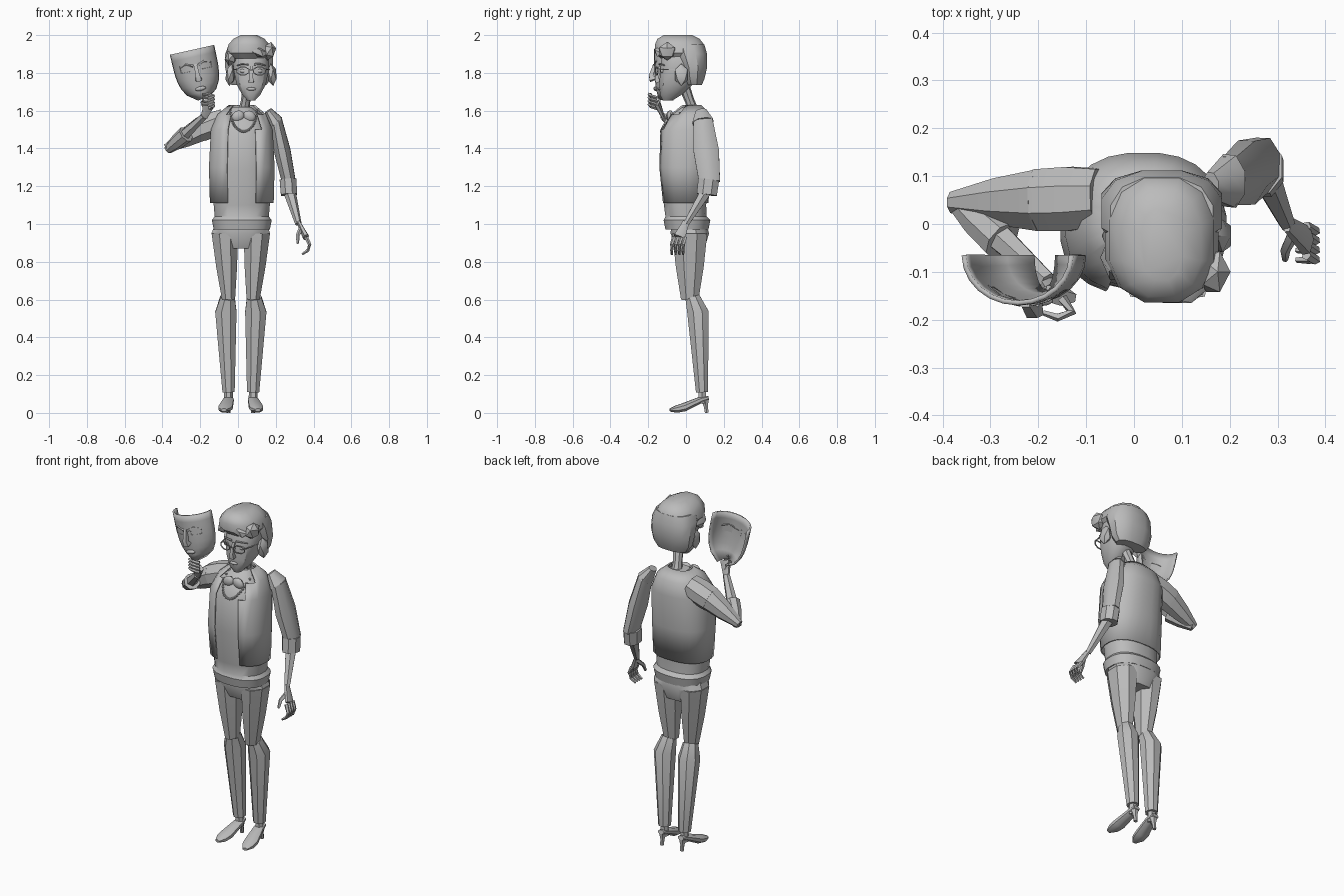
import bpy, bmesh, math
from mathutils import Vector, Matrix
from mathutils.bvhtree import BVHTree

cube = bpy.data.objects.get("Cube")
if cube:
    bpy.data.objects.remove(cube)

grey = bpy.data.materials.new("plain_grey")
grey.use_nodes = True
grey.diffuse_color = (.5, .5, .5, 1)
grey.node_tree.nodes["Principled BSDF"].inputs["Base Color"].default_value = grey.diffuse_color

ACROSS, DEPTH, UP = Vector((1, 0, 0)), Vector((0, 1, 0)), Vector((0, 0, 1))
SIDES = (("left", 1), ("right", -1))


def finish(name, bm):
    bmesh.ops.recalc_face_normals(bm, faces=bm.faces)
    mesh = bpy.data.meshes.new(name)
    bm.to_mesh(mesh)
    bm.free()
    mesh.materials.append(grey)
    ob = bpy.data.objects.new(name, mesh)
    bpy.context.collection.objects.link(ob)
    bpy.ops.object.select_all(action='DESELECT')
    ob.select_set(True)
    bpy.context.view_layer.objects.active = ob
    bpy.ops.object.shade_smooth_by_angle(angle=math.radians(35))
    return ob


def circle(count):
    turns = [math.tau * (i + .5) / count for i in range(count)]
    return [(math.cos(t), math.sin(t)) for t in turns]


def skin_rings(rings, caps=True):
    bm = bmesh.new()
    rows = [[bm.verts.new(p) for p in ring] for ring in rings]
    for low, high in zip(rows, rows[1:]):
        for i in range(len(low)):
            bm.faces.new((low[i - 1], low[i], high[i], high[i - 1]))
    if caps:
        bm.faces.new(rows[0])
        bm.faces.new(rows[-1])
    return bm


def loft(name, rings, centre, sides=12, power=2.4, opening=None):
    """Level rounded-box rings, each given as (height, half width, front, back)."""
    def square_up(value):
        return math.copysign(abs(value) ** (2 / power), value)
    shaped = []
    for z, half, front, back in rings:
        middle, reach = (front + back) / 2, (back - front) / 2
        shaped.append([(centre + half * square_up(c), middle + reach * square_up(s), z) for c, s in circle(sides)])
    bm = skin_rings(shaped, caps=opening is None)
    if opening:
        cut = [f for f in bm.faces if opening(f.calc_center_median())]
        bmesh.ops.delete(bm, geom=cut, context='FACES')
    return finish(name, bm)


def tube(name, path, radii, sides=6, flat=1, squeeze=UP):
    """Rings square to a path, narrowed by flat along the squeeze direction."""
    path = [Vector(p) for p in path]
    rings = []
    for i, (point, radius) in enumerate(zip(path, radii)):
        along = (path[min(i + 1, len(path) - 1)] - path[max(i - 1, 0)]).normalized()
        u = along.cross(squeeze).normalized()
        v = along.cross(u)
        rings.append([point + radius * (u * c + v * flat * s) for c, s in circle(sides)])
    return finish(name, skin_rings(rings))


def limb(name, start, end, first, last, bulge=0, peak=.5, push=(0, 0, 0), **shape):
    """Tapered segment with an optional swelling at its peak."""
    start, end = Vector(start), Vector(end)
    swell = first + (last - first) * peak + bulge
    return tube(name, [start, start.lerp(end, peak) + Vector(push), end], [first, swell, last], **shape)


def blob(name, place, size, tilt=0, detail=2):
    bm = bmesh.new()
    bmesh.ops.create_icosphere(bm, subdivisions=detail, radius=1)
    bm.transform(Matrix.Translation(place) @ Matrix.Rotation(tilt, 4, 'Y') @ Matrix.Diagonal((*size, 1)))
    return finish(name, bm)


def trail(start, steps):
    """Points reached by walking a list of steps."""
    points = [Vector(start)]
    for step in steps:
        points.append(points[-1] + Vector(step))
    return points


def hand(label, wrist, knuckle, spread, curl, thumb, squeeze):
    wrist, knuckle = Vector(wrist), Vector(knuckle)
    limb(label + "_palm", wrist, knuckle, .02, .035, flat=.5, squeeze=squeeze)
    for i, finger in enumerate(("index", "middle", "ring", "little")):
        root = knuckle + spread * (i - 1.5)
        tube(f"{label}_{finger}_finger", trail(root, curl), (.011, .01, .009, .006), sides=5)
    tube(label + "_thumb", trail(wrist.lerp(knuckle, .4), thumb), (.014, .011, .007), sides=5)


# Torso: open jacket, with the shirt following it just inside
HIP = .015
jacket_rings = [(1.11, .17, -.13, .12), (1.3, .175, -.15, .13), (1.5, .165, -.145, .15),
                (1.58, .13, -.1, .13), (1.63, .07, -.03, .08)]
jacket = loft("jacket", jacket_rings, .02, sides=24, opening=lambda c: c.y < 0 and -.05 < c.x < .11)
jacket.modifiers.new("cloth", 'SOLIDIFY').thickness = .008
hem = [(.97, .15, -.11, .12), (1.02, .16, -.12, .13), (1.04, .145, -.11, .11)]
inside = [(z - .01, half - .02, front + .012, back - .012) for z, half, front, back in jacket_rings]
shirt = loft("shirt", hem + inside, .02, sides=20)

# Trousers, ankles and heeled shoes
loft("hips", [(.87, .1, -.05, .1), (.95, .16, -.085, .125), (1, .14, -.08, .11)], HIP)
for label, s in SIDES:
    def leg(x, y, z):
        return HIP + s * x, y, z
    limb(label + "_thigh", leg(.085, .02, .95), leg(.065, .02, .6), .1, .05,
         bulge=.005, flat=.75, squeeze=ACROSS, sides=8)
    limb(label + "_shin", leg(.07, .035, .61), leg(.065, .085, .11), .042, .035,
         bulge=.02, peak=.15, push=(s * .01, .02, 0), squeeze=ACROSS, sides=8)
    limb(label + "_ankle", leg(.065, .085, .14), leg(.065, .085, .05), .022, .024, squeeze=ACROSS)
    sole = [leg(.09, -.085, .015), leg(.085, -.05, .02), leg(.08, -.01, .03), leg(.065, .08, .07), leg(.065, .12, .08)]
    tube(label + "_shoe", sole, (.015, .035, .04, .03, .02), sides=8, flat=.6)
    limb(label + "_heel", leg(.065, .1, .07), leg(.065, .11, 0), .024, .011, bulge=-.005, squeeze=ACROSS)

# Left arm, hanging
limb("left_shoulder", (.16, .08, 1.6), (.2, .09, 1.54), .03, .06, flat=.7, squeeze=ACROSS, sides=8)
limb("left_sleeve", (.2, .09, 1.55), (.27, .125, 1.22), .055, .06, bulge=.015, flat=.65, squeeze=ACROSS, sides=8)
limb("left_cuff", (.265, .12, 1.235), (.27, .11, 1.155), .06, .058, flat=.8, squeeze=ACROSS, sides=8)
limb("left_forearm", (.27, .11, 1.18), (.32, 0, 1), .034, .017, squeeze=ACROSS)
hand("left", (.32, 0, 1.01), (.36, -.035, .93), DEPTH * .02,
     [(.02, -.01, -.04), (-.01, 0, -.03), (-.03, 0, -.02)], [(-.02, -.04, -.04), (0, -.02, -.04)], ACROSS)

# Right arm, bent and raised
limb("right_shoulder", (-.07, .055, 1.55), (-.2, .05, 1.5), .065, .07, bulge=.005, sides=8)
limb("right_sleeve", (-.19, .05, 1.505), (-.38, .045, 1.4), .07, .024, bulge=.005, sides=8)
limb("right_cuff", (-.37, .05, 1.395), (-.275, -.035, 1.475), .025, .045, bulge=.005, sides=8)
limb("right_forearm", (-.29, -.02, 1.465), (-.18, -.12, 1.57), .032, .02)
hand("right", (-.18, -.12, 1.565), (-.15, -.155, 1.64), UP * .018,
     [(.02, -.03, .01), (-.03, -.01, .01), (-.03, .01, 0)], [(-.02, -.01, .05), (.01, .01, .04)], DEPTH)

# Neck, collar and bead necklace resting on the shirt
tube("neck", [(.03, .045, 1.58), (.04, .02, 1.65), (.055, -.01, 1.73)], (.033, .025, .03), sides=8)
bm = bmesh.new()
bm.from_mesh(shirt.data)
chest = BVHTree.FromBMesh(bm)
bm.free()


def on_chest(x, z):
    return chest.ray_cast(Vector((x, -1, z)), DEPTH)[0] or Vector((x, 0, z))


for label, s in SIDES:
    blob(label + "_collar", on_chest(.03 + s * .03, 1.57), (.036, .018, .03), tilt=s / 2)
BEADS = 24
for i in range(BEADS + 1):
    turn = math.pi * i / BEADS
    bead = on_chest(.03 + .07 * math.cos(turn), 1.6 - .11 * math.sin(turn))
    blob(f"necklace_bead_{i + 1}", bead, (.008, .008, .008), detail=1)

# Head, face and spectacles
HEAD = .07
loft("head", [(1.655, .022, -.125, -.07), (1.685, .05, -.14, -.02), (1.74, .08, -.143, .04),
              (1.82, .097, -.14, .08), (1.9, .095, -.13, .09), (1.96, .06, -.1, .07)], HEAD)
tube("nose", [(HEAD, -.136, 1.835), (HEAD, -.155, 1.775), (HEAD, -.148, 1.75)], (.01, .014, .02), sides=4, squeeze=ACROSS)
blob("lips", (HEAD, -.14, 1.715), (.026, .01, .009))
WIRE = .0035
for label, s in SIDES:
    def face(x, y, z):
        return HEAD + s * x, y, z
    blob(label + "_eye", face(.04, -.124, 1.81), (.02, .012, .012))
    blob(label + "_ear", face(.1, -.015, 1.785), (.013, .022, .035))
    limb(label + "_brow", face(.015, -.14, 1.845), face(.075, -.115, 1.84), .006, .004, push=(0, -.01, .005), sides=5)
    rim = [face(.044 + .035 * c, -.155 + .007 * c, 1.81 + .022 * s) for c, s in circle(8)]
    tube(label + "_spectacle_rim", rim + rim[:1], [WIRE] * len(rim + rim[:1]), sides=4, squeeze=DEPTH)
    limb(label + "_spectacle_arm", face(.076, -.15, 1.82), face(.105, 0, 1.815), WIRE, WIRE, sides=4)
limb("spectacle_bridge", (HEAD - .015, -.16, 1.815), (HEAD + .015, -.16, 1.815), WIRE, WIRE, sides=4)

# Hair: bobbed back, crown with a heavy fringe, loose locks
HAIR = .058
loft("hair_back", [(1.735, .095, 0, .085), (1.77, .118, -.02, .1), (1.83, .13, -.035, .114),
                   (1.9, .13, -.07, .114), (1.95, .11, -.08, .1)], HAIR)
loft("hair_crown", [(1.875, .1, -.135, .1), (1.905, .122, -.165, .11), (1.95, .112, -.168, .1),
                    (1.98, .085, -.155, .075), (2, .045, -.12, .035)], HAIR)
blob("fringe_curl", (.165, -.1, 1.915), (.037, .05, .05), tilt=.2, detail=1)
blob("fringe_sweep", (.1, -.135, 1.915), (.06, .035, .03), tilt=.4, detail=1)
blob("temple_lock", (-.035, -.07, 1.885), (.034, .055, .05), tilt=.3, detail=1)
for label, s in SIDES:
    blob(label + "_side_lock", (HEAD + s * .11, -.025, 1.79), (.028, .04, .06), tilt=-s / 10, detail=1)

# Hand-held mask: a bowed shell tapering to the chin, with sunken eyes
ROWS, COLUMNS = 7, 12
bm = bmesh.new()
grid = []
for r in range(ROWS + 1):
    fall = .98 * r / ROWS
    width, bow = .115 * (1 - fall ** 4) ** .6, .1 - .025 * fall ** 3
    turns = [math.pi * (c / COLUMNS - .5) for c in range(COLUMNS + 1)]
    grid.append([bm.verts.new((width * math.sin(t), -bow * math.cos(t), .13 - .27 * fall)) for t in turns])
for upper, lower in zip(grid, grid[1:]):
    for c in range(COLUMNS):
        bm.faces.new((upper[c], lower[c], lower[c + 1], upper[c + 1]))
eyes = [f for f in bm.faces if 0 < f.calc_center_median().z < .05 and .03 < abs(f.calc_center_median().x) < .08]
bmesh.ops.inset_region(bm, faces=eyes, thickness=.006, depth=-.008)
shell = finish("mask_shell", bm)
thickness = shell.modifiers.new("thickness", 'SOLIDIFY')
thickness.thickness, thickness.offset = .01, 0
mask_parts = [shell, blob("mask_lips", (0, -.095, -.08), (.03, .012, .012)),
              tube("mask_nose", [(0, -.1, .05), (0, -.12, -.01), (0, -.11, -.035)], (.012, .016, .024), sides=4, squeeze=ACROSS)]
for label, s in SIDES:
    mask_parts.append(limb(f"mask_{label}_brow", (s * .012, -.1, .045), (s * .085, -.065, .045), .008, .005,
                           push=(0, -.01, .015), sides=5))
for part in mask_parts:
    part.matrix_world = Matrix.Translation((-.215, -.065, 1.795)) @ Matrix.Rotation(-.22, 4, 'Y')
